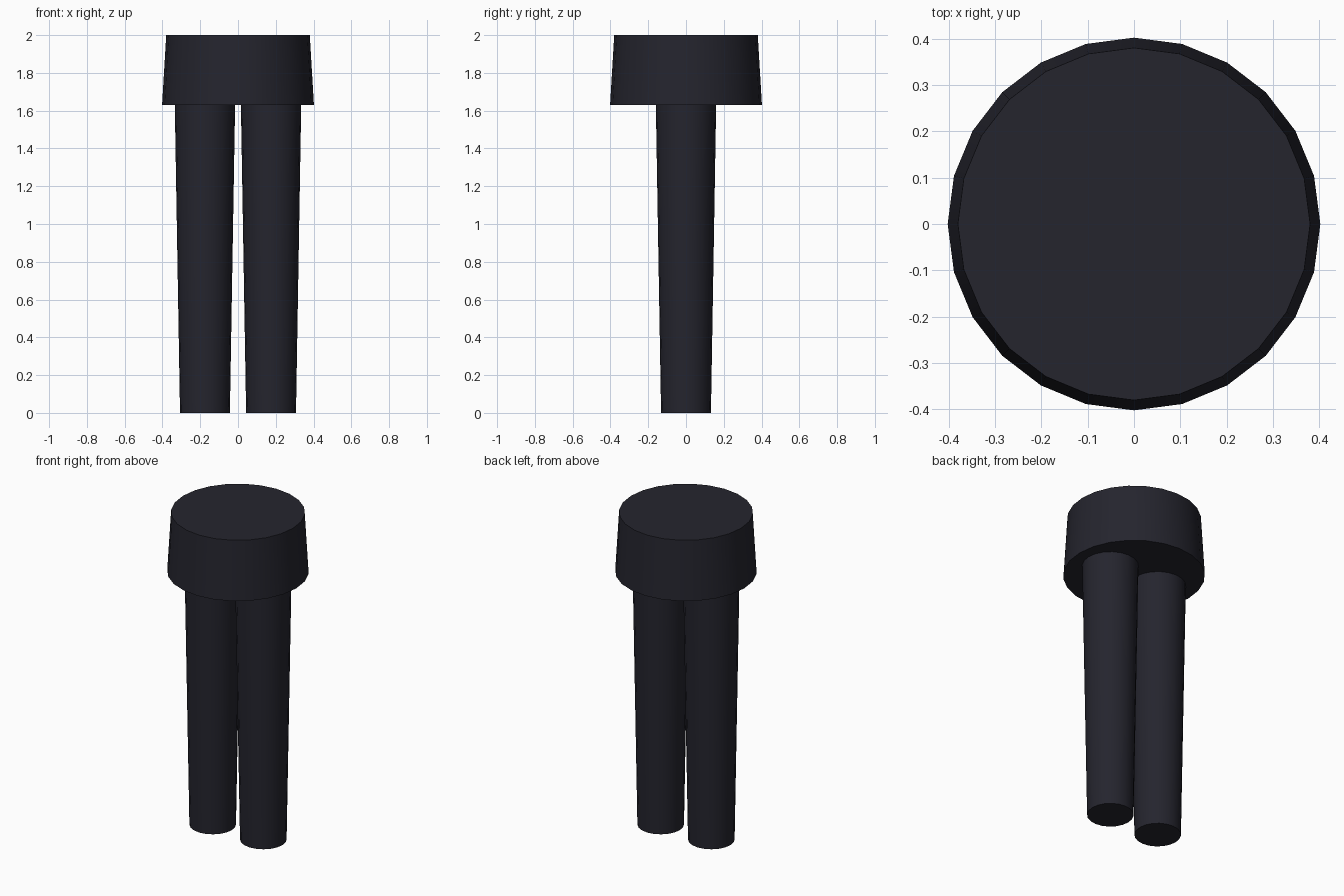
import bpy
import math

cube = bpy.data.objects.get("Cube")
if cube:
    bpy.data.objects.remove(cube, do_unlink=True)

# Dark cloth colour
cloth = bpy.data.materials.new("dark_navy_cloth")
cloth.use_nodes = True
colour = (0.018, 0.018, 0.027, 1.0)
cloth.diffuse_color = colour
cloth.node_tree.nodes["Principled BSDF"].inputs["Base Color"].default_value = colour


def tapered_cylinder(name, x, z_low, z_high, r_low, r_high, sides):
    """Closed cylinder standing between two heights, smooth round the side."""
    bpy.ops.mesh.primitive_cone_add(
        vertices=sides, radius1=r_low, radius2=r_high, depth=z_high - z_low,
        location=(x, 0, (z_low + z_high) / 2))
    obj = bpy.context.object
    obj.name = obj.data.name = name
    obj.data.materials.append(cloth)
    bpy.ops.object.shade_smooth_by_angle(angle=math.radians(40))
    return obj


# Hips: wide band, narrower at the waist
tapered_cylinder("hips", 0, 1.63, 2.0, 0.402, 0.38, 24)

# Legs: taper towards the ankles, tops tucked just inside the hips
for side, x in (("left", 0.175), ("right", -0.175)):
    tapered_cylinder(side + "_leg", x, 0, 1.65, 0.132, 0.16, 20)
